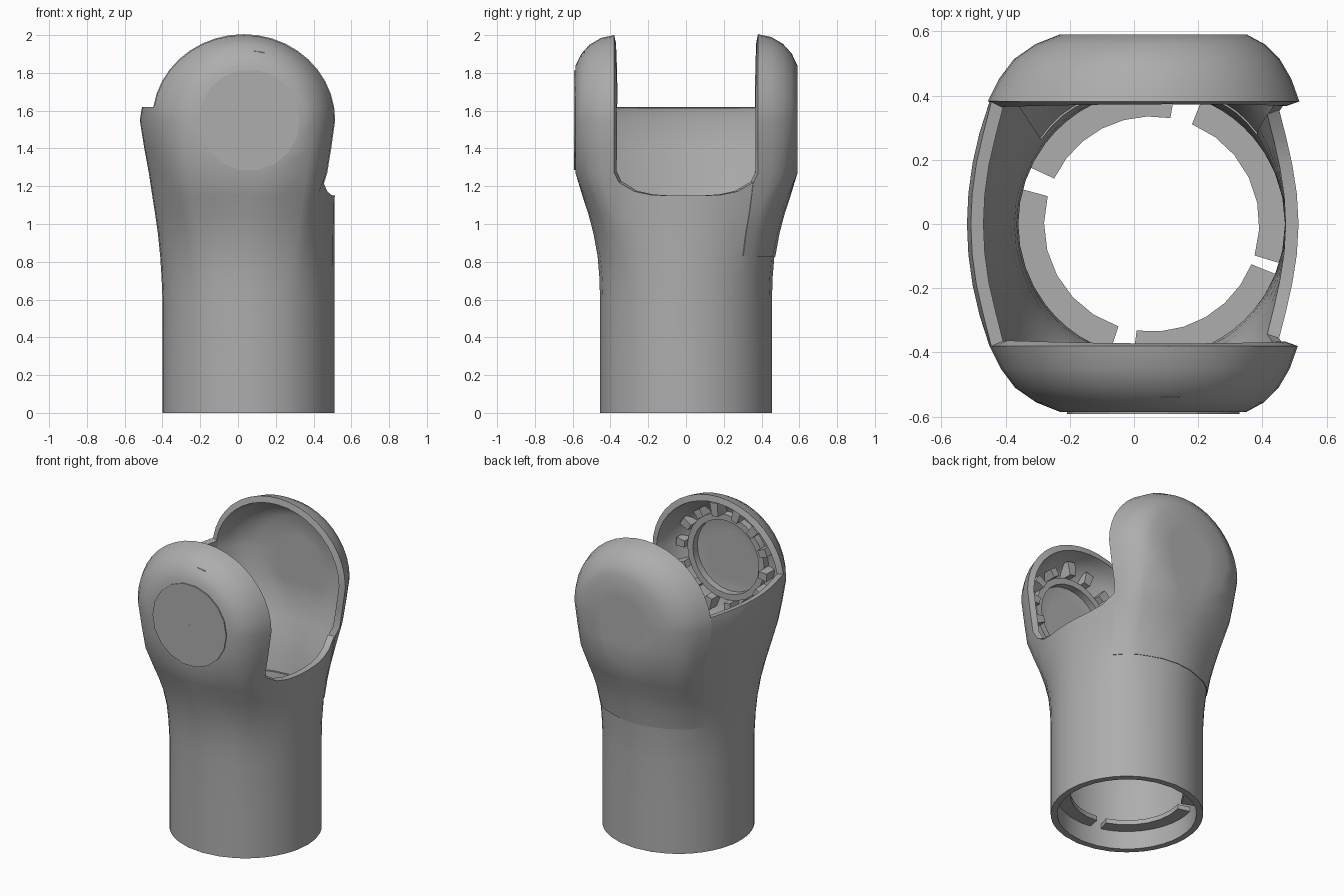
import bpy, bmesh, math, random

if "Cube" in bpy.data.objects:
    bpy.data.objects.remove(bpy.data.objects["Cube"])

random.seed(4)
grey = bpy.data.materials.new("light grey")
grey.diffuse_color = (0.42, 0.42, 0.42, 1)
grey.use_nodes = True
grey.node_tree.nodes["Principled BSDF"].inputs["Base Color"].default_value = grey.diffuse_color

TX, TR, ZC, STEPS = 0.055, 0.455, 1.55, 20   # tube centre, tube radius, pivot height
# ear dome profile: y, centre x, x radius, z radius (from rim to pivot centre)
EAR = [(.38, .03, .48, .45), (.45, .035, .45, .435), (.51, .04, .41, .40),
       (.555, .05, .355, .35), (.585, .06, .29, .29), (.585, .06, .15, .15), (.585, .06, 0, 0)]
# body rows: height, flare in y, flare in x
ROWS = [(0, 0, 0), (.3, 0, 0), (.6, 0, 0), (.72, .03, .04), (.83, .1, .1), (.95, .27, .2),
        (1.05, .47, .32), (1.15, .72, .45), (1.27, 1, .6), (1.4, 1, .8), (ZC, 1, 1)]


def finish(bm, name, angle=35):
    me = bpy.data.meshes.new(name)
    bm.to_mesh(me)
    bm.free()
    me.materials.append(grey)
    ob = bpy.data.objects.new(name, me)
    bpy.context.collection.objects.link(ob)
    bpy.ops.object.select_all(action='DESELECT')
    ob.select_set(True)
    bpy.context.view_layer.objects.active = ob
    bpy.ops.object.shade_smooth_by_angle(angle=math.radians(angle))
    return ob


def columns():
    """Outline of the flared section, counter-clockwise: (kind, x, y, profile index)."""
    n, cols = len(EAR) - 1, []
    for k in list(range(n + 1)) + list(range(n - 1, -1, -1)):
        side = -1 if len(cols) < n else 1
        y, cx, rx, _ = EAR[k]
        cols.append(("front", cx + side * rx, -y, k))
    for i in range(1, 8):
        y = -.38 + .76 * i / 8
        cols.append(("right", .515 - .005 * (y / .38) ** 2, y, 0))
    for c in cols[:2 * n + 1][::-1]:
        cols.append(("back", c[1], -c[2], c[3]))
    for i in range(1, 8):
        y = .38 - .76 * i / 8
        cols.append(("left", -.52 + .07 * (y / .38) ** 2, y, 0))
    return cols


COLS = columns()


def body_point(col, row):
    kind, x, y, k = col
    z, sy, sx = row
    a = math.atan2(y, x - TX)
    c = math.sqrt(max(.13, 1 - (max(0, ZC - z) / .3) ** 2))   # lower half of the round flat
    if k >= 4:
        x = EAR[k][1] + (x - EAR[k][1]) * c
    elif k == 3:
        y -= math.copysign(.03 * (1 - c), y)
    px, py = TX + TR * math.cos(a), TR * math.sin(a)
    if z == 1.15 and x > .4 and abs(y) < .39:      # rounded corners of the open side
        z += .07 * (abs(y) / .38) ** 4
    return (px + (x - px) * sx, py + (y - py) * sy, z)


def dome_point(k, a, s):
    y, cx, rx, rz = EAR[k]
    t = math.pi * a / STEPS
    return (cx + rx * math.cos(t), s * y, ZC + rz * math.sin(t))


def shell(name, panel, offset):
    bm = bmesh.new()

    def quad(*pts):
        bm.faces.new([bm.verts.new(p) for p in pts])
    # tube, flare and side walls
    for i, c in enumerate(COLS):
        d = COLS[(i + 1) % len(COLS)]
        kinds = {c[0], d[0]}
        for r0, r1 in zip(ROWS, ROWS[1:]):
            if "right" in kinds and r0[0] >= 1.15:
                continue
            if (kinds == {"back"} and r0[0] >= .83) != panel:
                continue
            quad(body_point(c, r0), body_point(d, r0), body_point(d, r1), body_point(c, r1))
        # raised lip of the closed side, joined to the ears
        if "left" in kinds and not panel:
            lip = [dome_point(0, STEPS - 1, math.copysign(1, q[2])) if q[0] != "left"
                   else (q[1] + .012, q[2], 1.62) for q in (c, d)]
            quad(body_point(c, ROWS[-1]), body_point(d, ROWS[-1]), lip[1], lip[0])
    # upper half of one ear
    s = 1 if panel else -1
    for k in range(len(EAR) - 1):
        for a in range(STEPS):
            p = [dome_point(k, a, s), dome_point(k, a + 1, s),
                 dome_point(k + 1, a + 1, s), dome_point(k + 1, a, s)]
            if k == len(EAR) - 2:
                p.pop()
            quad(*(p[::-1] if s > 0 else p))
    bmesh.ops.remove_doubles(bm, verts=bm.verts, dist=1e-4)
    ob = finish(bm, name)
    m = ob.modifiers.new("wall", 'SOLIDIFY')
    m.thickness, m.offset = .04, offset
    bpy.ops.object.modifier_apply(modifier=m.name)
    bpy.ops.object.shade_smooth_by_angle(angle=math.radians(35))


def arc_block(name, r0, r1, a0, a1, w0, w1, place, n=12):
    """Ring segment with a square section; place maps (u, v, w) to the model."""
    bm = bmesh.new()
    full = a1 - a0 >= 360
    rings = []
    for i in range(n if full else n + 1):
        t = math.radians(a0 + (a1 - a0) * i / n)
        rings.append([bm.verts.new(place(r * math.cos(t), r * math.sin(t), w))
                      for r, w in ((r0, w0), (r1, w0), (r1, w1), (r0, w1))])
    for i in range(n):
        p, q = rings[i], rings[(i + 1) % len(rings)]
        for j in range(4):
            bm.faces.new((p[j], p[(j + 1) % 4], q[(j + 1) % 4], q[j]))
    if not full:
        bm.faces.new(rings[0])
        bm.faces.new(rings[-1][::-1])
    bmesh.ops.recalc_face_normals(bm, faces=bm.faces)
    finish(bm, name, 20)


def upright(u, v, w):
    return (TX + u, v, w)


def pivot(u, v, w):
    return (.06 + u, w, ZC + v)


shell("tube_and_front_ear", False, -1)
shell("back_cover_panel", True, -.75)

# round cap on the front ear
arc_block("front_cap", .001, .268, 0, 360, -.575, -.592, pivot, 18)
# bearing seat and ribs inside the front ear
arc_block("bearing_seat", .24, .28, 0, 360, -.56, -.50, pivot, 24)
for i in range(14):
    a = 360 / 14 * i
    arc_block("ear_rib", .28, .33 + .04 * random.random(), a, a + 9, -.54,
              -.47 + .03 * random.random(), pivot, 2)
# broken flange inside the tube
for a0, a1 in ((80, 155), (165, 252), (262, 338), (-17, 68)):
    arc_block("inner_flange", .335, .42, a0, a1, .12, .15, upright, 6)
